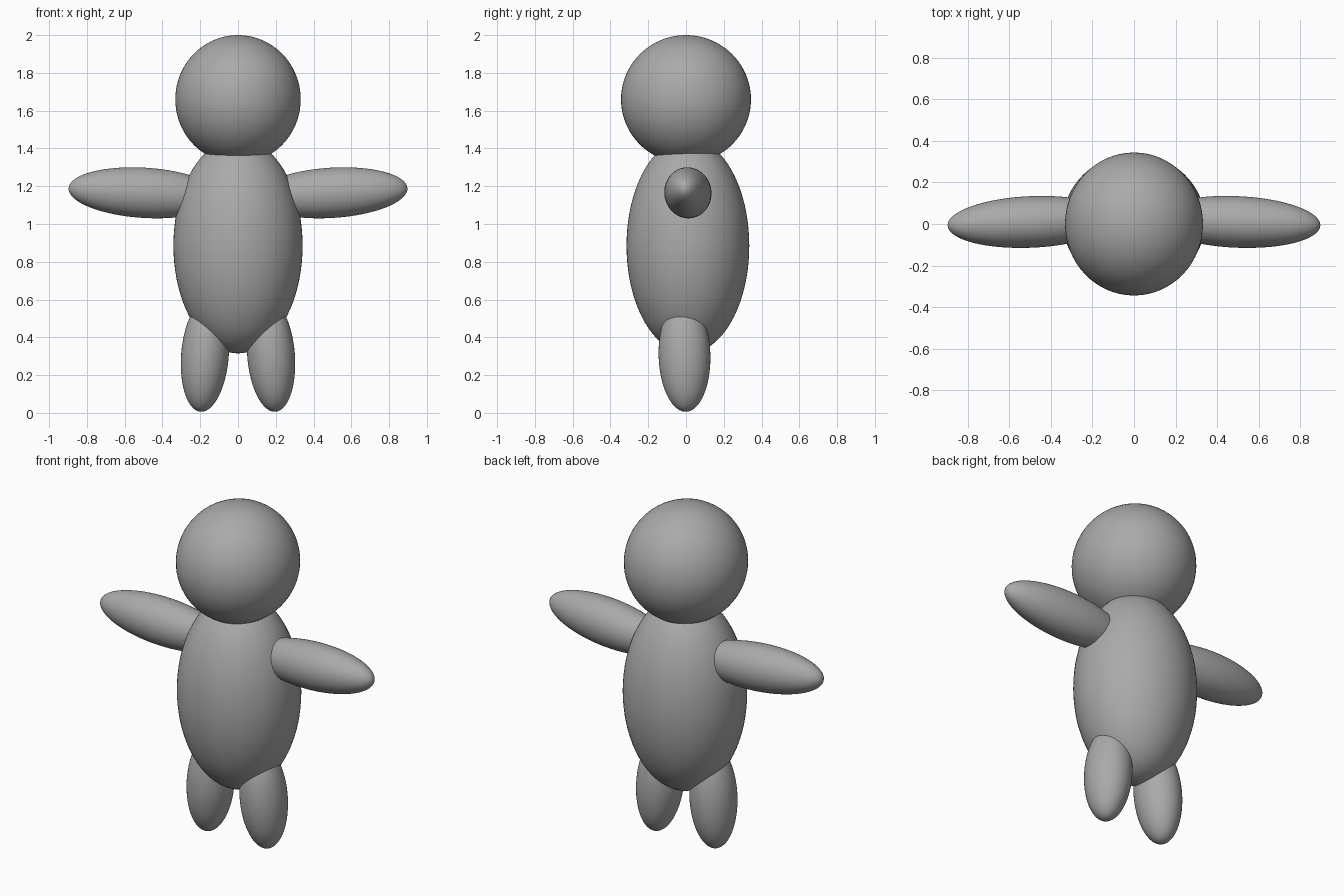
import bpy
import math

cube = bpy.data.objects.get("Cube")
if cube:
    bpy.data.objects.remove(cube, do_unlink=True)

# Single plain colour
grey = bpy.data.materials.new("plain grey")
grey.use_nodes = True
colour = (0.4, 0.4, 0.4, 1)
grey.diffuse_color = colour
grey.node_tree.nodes["Principled BSDF"].inputs["Base Color"].default_value = colour


def ellipsoid(name, centre, radii, tilt=(0, 0, 0)):
    """Smooth ellipsoid with its poles along local z, tilted in degrees."""
    bpy.ops.mesh.primitive_uv_sphere_add(segments=64, ring_count=40, radius=1)
    obj = bpy.context.object
    obj.name = name
    obj.scale = radii
    bpy.ops.object.transform_apply(location=False, rotation=False, scale=True)
    obj.location = centre
    obj.rotation_euler = [math.radians(a) for a in tilt]
    bpy.ops.object.shade_smooth()
    obj.data.materials.append(grey)
    return obj


# Head and torso
ellipsoid("head", (0, 0, 1.66), (0.332, 0.344, 0.34))
ellipsoid("torso", (0, 0.01, 0.885), (0.342, 0.325, 0.57))

# Arms and legs, mirrored
for side, s in (("left", 1), ("right", -1)):
    ellipsoid(side + "_arm", (s * 0.495, 0.01, 1.165), (0.403, 0.124, 0.133),
              (0, -s * 3.5, -s * 2.5))
    ellipsoid(side + "_leg", (s * 0.175, -0.008, 0.305), (0.126, 0.137, 0.3),
              (1.5, -s * 4.5, 0))
